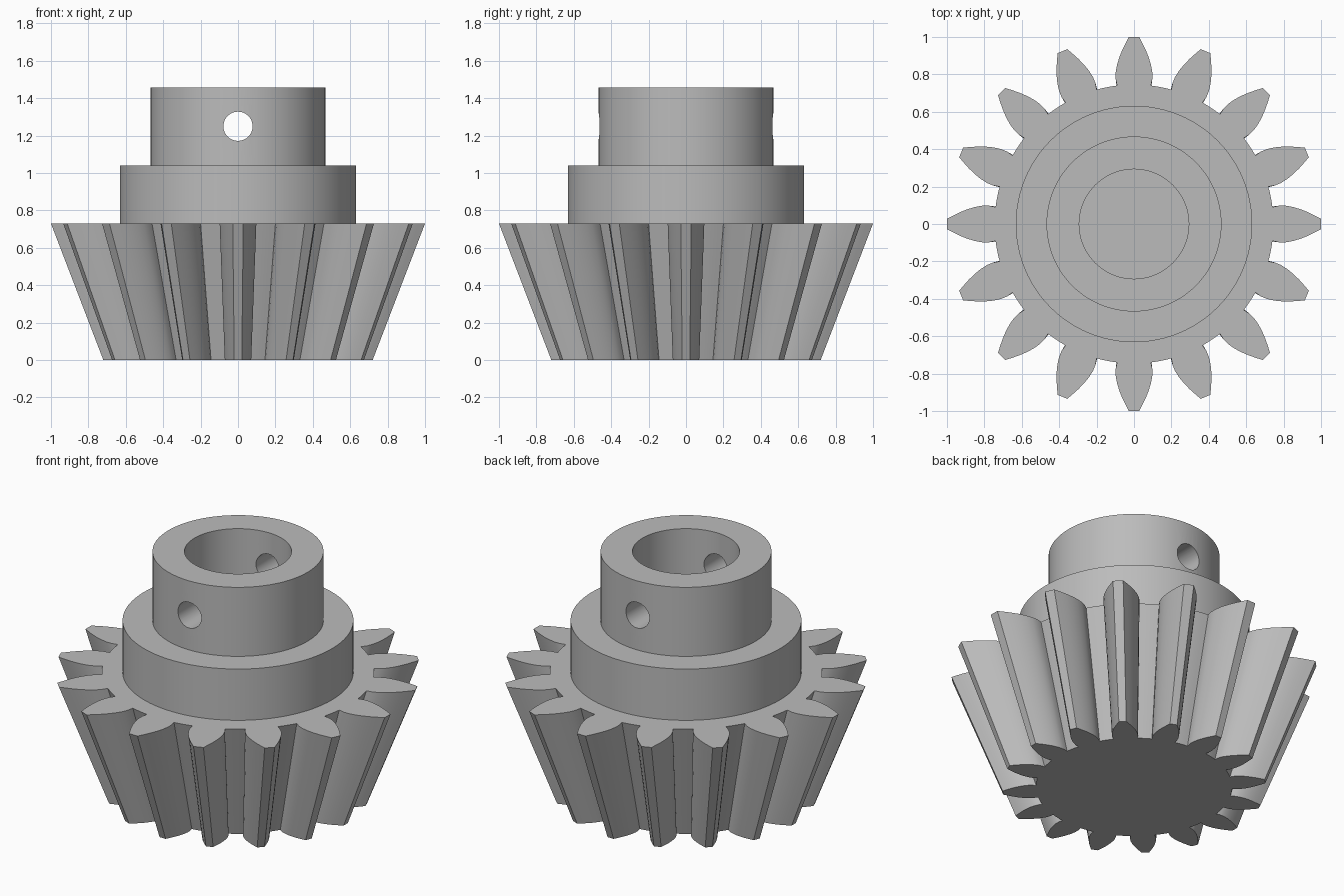
import bpy
import bmesh
import math

TEETH = 16
GEAR_TOP = 0.73
BOTTOM_SCALE = 0.72

if "Cube" in bpy.data.objects:
    bpy.data.objects.remove(bpy.data.objects["Cube"], do_unlink=True)

# Single plain metal colour
metal = bpy.data.materials.new("grey_metal")
metal.use_nodes = True
metal.diffuse_color = (0.5, 0.5, 0.5, 1)
metal.node_tree.nodes["Principled BSDF"].inputs["Base Color"].default_value = (0.5, 0.5, 0.5, 1)


def make_object(name, bm):
    bmesh.ops.recalc_face_normals(bm, faces=bm.faces)
    mesh = bpy.data.meshes.new(name)
    bm.to_mesh(mesh)
    bm.free()
    mesh.materials.append(metal)
    obj = bpy.data.objects.new(name, mesh)
    bpy.context.collection.objects.link(obj)
    return obj


def activate(obj):
    bpy.ops.object.select_all(action='DESELECT')
    obj.select_set(True)
    bpy.context.view_layer.objects.active = obj


def smooth(obj):
    activate(obj)
    bpy.ops.object.shade_smooth_by_angle(angle=math.radians(30))


def bridge(bm, a, b):
    for i in range(len(a)):
        j = (i + 1) % len(a)
        bm.faces.new((a[i], a[j], b[j], b[i]))


# Tapered gear: one tooth flank (radial, half width), mirrored and repeated
flank = [(0.74, 0.09), (0.775, 0.098), (0.81, 0.098), (0.85, 0.091),
         (0.89, 0.079), (0.93, 0.063), (0.965, 0.046), (1.0, 0.028)]
tooth = [(x, -y) for x, y in flank] + [(x, y) for x, y in reversed(flank)]
pitch = 2 * math.pi / TEETH
root_radius = math.hypot(*flank[0])
root_angle = math.atan2(flank[0][1], flank[0][0])
outline = []
for t in range(TEETH):
    a = t * pitch
    c, s = math.cos(a), math.sin(a)
    outline += [(x * c - y * s, x * s + y * c) for x, y in tooth]
    # Root land between this tooth and the next
    for k in (1, 2, 3):
        b = a + root_angle + (pitch - 2 * root_angle) * k / 4
        outline.append((root_radius * math.cos(b), root_radius * math.sin(b)))

bm = bmesh.new()
low = [bm.verts.new((x * BOTTOM_SCALE, y * BOTTOM_SCALE, 0)) for x, y in outline]
high = [bm.verts.new((x, y, GEAR_TOP)) for x, y in outline]
bridge(bm, low, high)
bm.faces.new(low)
bm.faces.new(high)
smooth(make_object("bevel_gear_body", bm))

# Stepped hub: revolved collar and sleeve with a central bore
BORE, SLEEVE, COLLAR = 0.293, 0.468, 0.632
STEP, TOP, BASE = 1.04, 1.457, GEAR_TOP - 0.005
SEGMENTS = 96
profile = [(BORE, BASE), (COLLAR, BASE), (COLLAR, STEP),
           (SLEEVE, STEP), (SLEEVE, TOP), (BORE, TOP)]
bm = bmesh.new()
rings = []
for r, z in profile:
    angles = [2 * math.pi * i / SEGMENTS for i in range(SEGMENTS)]
    rings.append([bm.verts.new((r * math.cos(a), r * math.sin(a), z)) for a in angles])
for i, ring in enumerate(rings):
    bridge(bm, ring, rings[(i + 1) % len(rings)])
hub = make_object("stepped_hub", bm)

# Cross-pin hole drilled front to back through the sleeve
bpy.ops.mesh.primitive_cylinder_add(vertices=48, radius=0.078, depth=2,
                                    location=(0, 0, 1.25),
                                    rotation=(math.pi / 2, 0, 0))
drill = bpy.context.object
drill.name = "pin_hole_cutter"
drill.hide_render = True
drill.data.materials.append(metal)
cut = hub.modifiers.new("pin_hole", 'BOOLEAN')
cut.operation = 'DIFFERENCE'
cut.solver = 'EXACT'
cut.object = drill
activate(hub)
bpy.ops.object.modifier_apply(modifier=cut.name)
bpy.data.objects.remove(drill, do_unlink=True)
smooth(hub)
